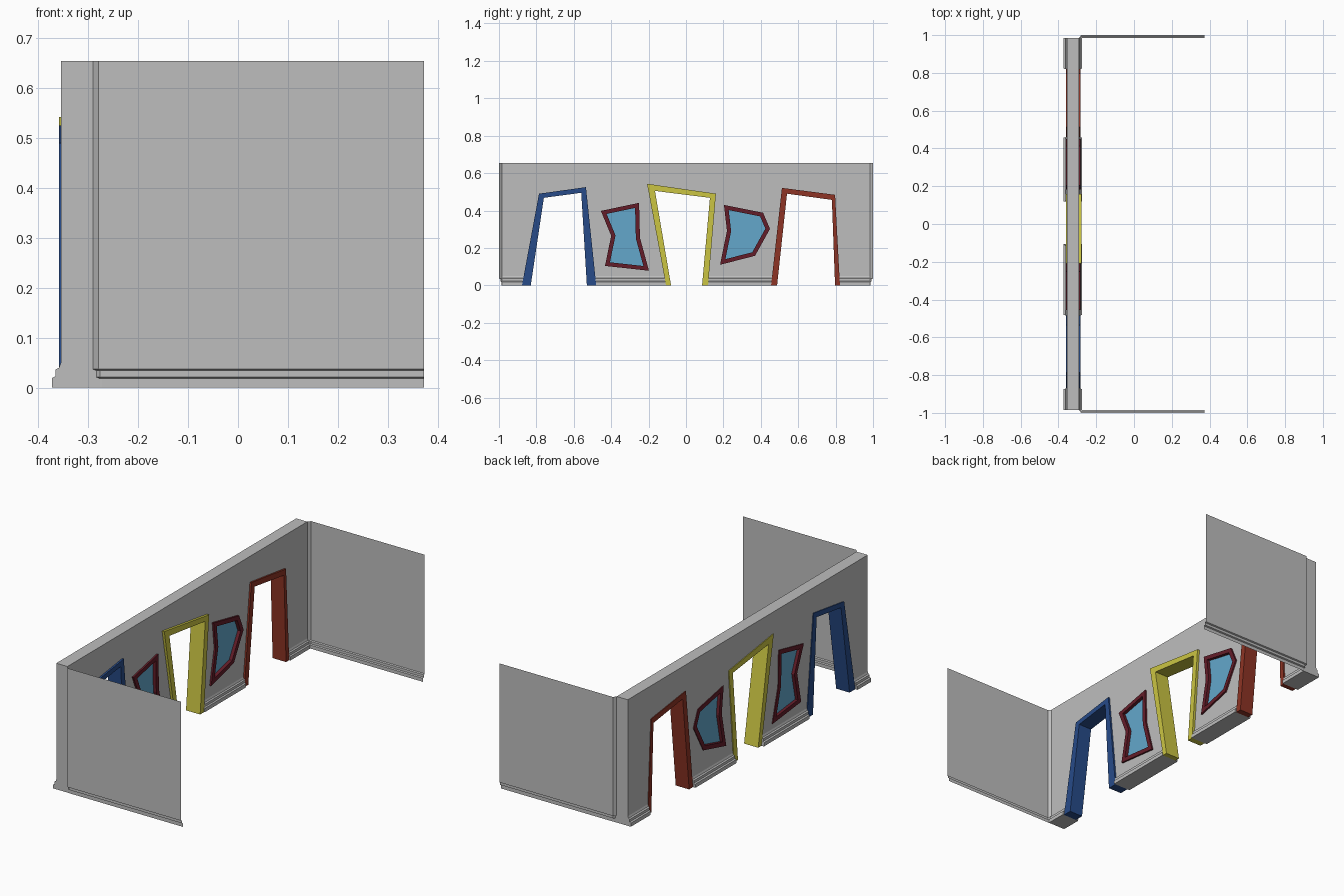
import bpy, bmesh
from mathutils import Vector

if "Cube" in bpy.data.objects:
    bpy.data.objects.remove(bpy.data.objects["Cube"])


def material(name, rgb):
    m = bpy.data.materials.new(name)
    m.diffuse_color = (*rgb, 1)
    m.use_nodes = True
    m.node_tree.nodes["Principled BSDF"].inputs["Base Color"].default_value = m.diffuse_color
    return m


GREY = material("wall grey", (0.515, 0.515, 0.515))
BLUE = material("blue paint", (0.02, 0.07, 0.25))
YELLOW = material("yellow paint", (0.60, 0.56, 0.055))
RED = material("red paint", (0.27, 0.034, 0.018))
MAROON = material("maroon paint", (0.127, 0.012, 0.022))
GLASS = material("window blue", (0.125, 0.39, 0.60))

HEIGHT, END = 0.655, 0.985
OUT, INN = -0.355, -0.291        # outer and inner face of the main wall


def finish(name, bm, mat):
    me = bpy.data.meshes.new(name)
    bm.to_mesh(me)
    bm.free()
    me.materials.append(mat)
    ob = bpy.data.objects.new(name, me)
    bpy.context.collection.objects.link(ob)
    return ob


def slab(name, loops, x0, x1, mat):
    """Fill (y, z) loops, later loops being holes, and extrude from x0 to x1."""
    bm = bmesh.new()
    edges = []
    for loop in loops:
        vs = [bm.verts.new((x0, y, z)) for y, z in loop]
        edges += [bm.edges.new((vs[i - 1], vs[i])) for i in range(len(vs))]
    bmesh.ops.triangle_fill(bm, edges=edges, use_beauty=True)
    geo = bmesh.ops.extrude_face_region(bm, geom=bm.faces[:], use_keep_orig=True)["geom"]
    for v in geo:
        if isinstance(v, bmesh.types.BMVert):
            v.co.x = x1
    bmesh.ops.recalc_face_normals(bm, faces=bm.faces)
    return finish(name, bm, mat)


def inset(loop, w):
    """Shrink a clockwise loop by w with mitred corners."""
    pts, res = [Vector(p) for p in loop], []
    for i, p in enumerate(pts):
        d1 = (p - pts[i - 1]).normalized()
        d2 = (pts[(i + 1) % len(pts)] - p).normalized()
        n1, n2 = Vector((d1.y, -d1.x)), Vector((d2.y, -d2.x))
        q = p + (n1 + n2) * (w / (1 + n1.dot(n2)))
        res.append((q.x, q.y))
    return res


# Door frames: outer and inner outlines, bottom left round to bottom right
doors = [
    ("blue_door_frame", BLUE, 0.009,
     [(-0.877, 0), (-0.786, 0.49), (-0.535, 0.525), (-0.48, 0)],
     [(-0.83, 0), (-0.76, 0.468), (-0.56, 0.495), (-0.53, 0)]),
    ("yellow_door_frame", YELLOW, 0.013,
     [(-0.107, 0), (-0.208, 0.543), (0.16, 0.49), (0.118, 0)],
     [(-0.08, 0), (-0.166, 0.505), (0.128, 0.468), (0.086, 0)]),
    ("red_door_frame", RED, 0.009,
     [(0.455, 0), (0.513, 0.521), (0.797, 0.484), (0.823, 0)],
     [(0.487, 0), (0.54, 0.49), (0.78, 0.457), (0.797, 0)]),
]
for name, mat, lip, outer, inner in doors:
    slab(name, [outer + inner[::-1]], OUT - 0.004, INN + lip, mat)

# Windows: crooked ring with a recessed pane
windows = [
    ("left_window", [(-0.455, 0.398), (-0.251, 0.441), (-0.246, 0.254),
                     (-0.198, 0.078), (-0.433, 0.104), (-0.40, 0.265)]),
    ("right_window", [(0.203, 0.43), (0.412, 0.388), (0.449, 0.302),
                      (0.369, 0.158), (0.182, 0.11), (0.219, 0.291)]),
]
for name, loop in windows:
    hole = inset(loop, 0.022)
    slab(name + "_frame", [loop, hole], OUT - 0.004, INN + 0.009, MAROON)
    slab(name + "_pane", [hole], OUT + 0.012, INN - 0.008, GLASS)

# Main wall with door notches and window holes
outline = [(-END, 0)]
for d in doors:
    outline += d[3]
outline += [(END, 0), (END, HEIGHT), (-END, HEIGHT)]
slab("main_wall", [outline] + [w[1] for w in windows], OUT, INN, GREY)

# Stepped skirting profile: (offset from wall, height)
STEPS = [(0.018, 0), (0.018, 0.019), (0.011, 0.023), (0.011, 0.036),
         (0.004, 0.040), (0.0, 0.05)]


def skirting(name, left, right):
    """Stepped base on both wall faces; ends (y, slope) follow the door sides."""
    prof = [(OUT - d, z) for d, z in STEPS] + [(INN + d * 0.9, z) for d, z in STEPS[::-1]]
    bm = bmesh.new()
    rows = [[bm.verts.new((x, y + s * z, z)) for x, z in prof] for y, s in (left, right)]
    for i in range(len(prof)):
        bm.faces.new((rows[0][i - 1], rows[0][i], rows[1][i], rows[1][i - 1]))
    for r in rows:
        bm.faces.new(r)
    bmesh.ops.recalc_face_normals(bm, faces=bm.faces)
    finish(name, bm, GREY)


ends = [(-END, 0)]
for d in doors:
    o = d[3]
    ends.append((o[0][0], (o[1][0] - o[0][0]) / o[1][1]))
    ends.append((o[3][0], (o[2][0] - o[3][0]) / o[2][1]))
ends.append((END, 0))
for i in range(0, len(ends), 2):
    skirting(f"skirting_{i // 2 + 1}", ends[i], ends[i + 1])

# Side walls: thin sheets with a corner chamfer and the skirting stepped inward
SHEET = [(0, HEIGHT), (0, 0.037), (0.007, 0.034), (0.007, 0.021), (0.014, 0.018), (0.014, 0)]
for name, s in (("side_wall_left", -1), ("side_wall_right", 1)):
    bm = bmesh.new()
    rows = [[bm.verts.new((x, s * y, z)) for x, y in
             ((INN + d, END), (-0.28 + d * 0.5, 1 - d), (0.373, 1 - d))] for d, z in SHEET]
    for a, b in zip(rows, rows[1:]):
        for i in range(2):
            q = (a[i], a[i + 1], b[i + 1], b[i])
            if len({tuple(v.co) for v in q}) == 4:
                bm.faces.new(q if s < 0 else q[::-1])
    for f in bm.faces:                      # face the room
        f.normal_update()
    if sum(f.normal.y * s for f in bm.faces) > 0:
        bmesh.ops.reverse_faces(bm, faces=bm.faces[:])
    finish(name, bm, GREY)
